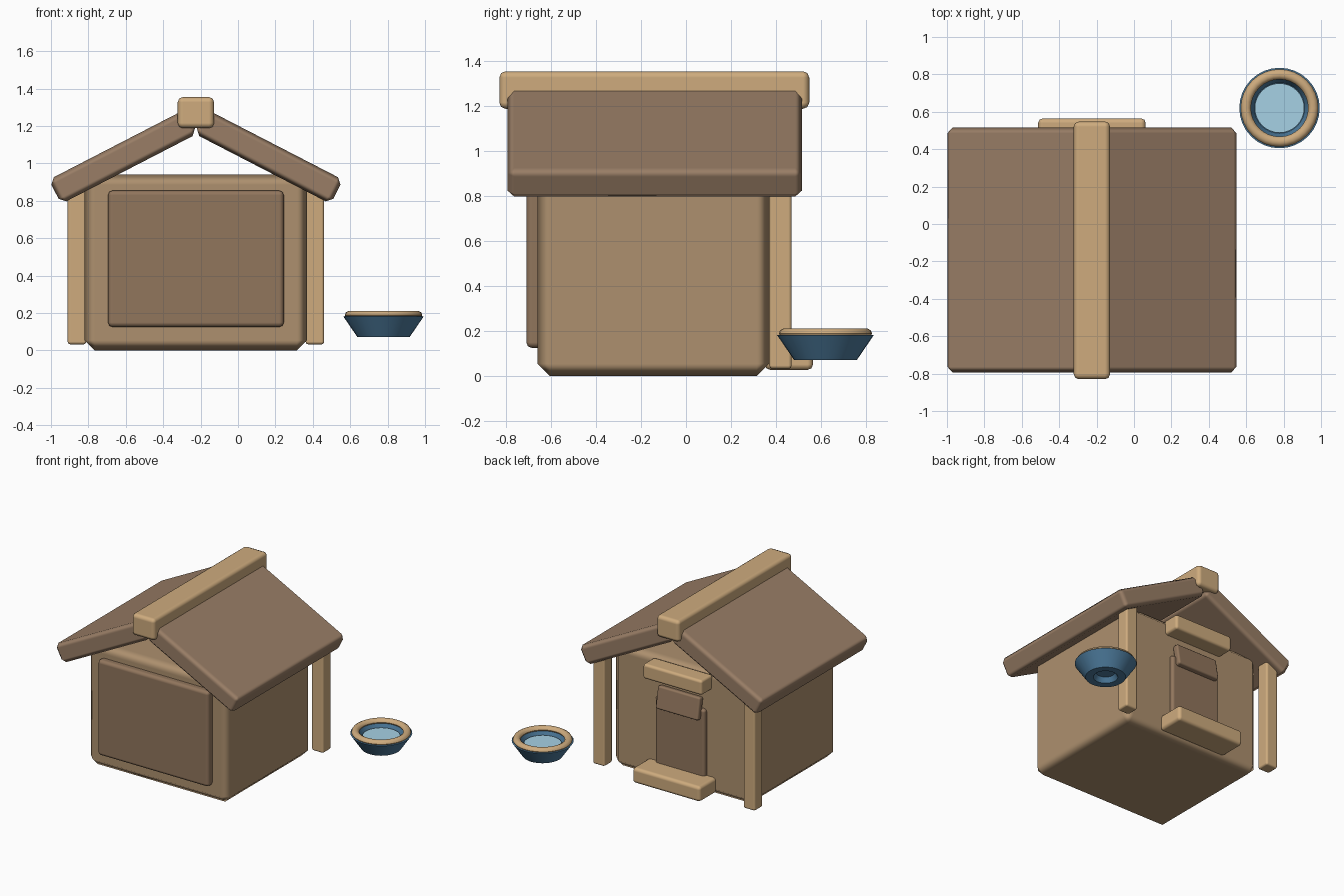
import bpy, bmesh, math
from mathutils import Matrix

if "Cube" in bpy.data.objects:
    bpy.data.objects.remove(bpy.data.objects["Cube"])

CX = -0.225  # house centre line


def material(name, rgb):
    m = bpy.data.materials.new(name)
    m.diffuse_color = [(c / 255) ** 2.2 for c in rgb] + [1]
    m.use_nodes = True
    m.node_tree.nodes["Principled BSDF"].inputs["Base Color"].default_value = m.diffuse_color
    return m


TRIM = material("light_wood", (205, 170, 125))
WALL = material("wall_wood", (172, 143, 110))
ROOF = material("roof_wood", (152, 125, 102))
DARK = material("dark_wood", (144, 117, 93))
BLUE = material("bowl_blue", (78, 122, 155))
WATER = material("water_blue", (165, 208, 228))


def finish(name, bm, mat, angle=60):
    me = bpy.data.meshes.new(name)
    bmesh.ops.recalc_face_normals(bm, faces=bm.faces)
    bm.to_mesh(me)
    bm.free()
    me.materials.append(mat)
    ob = bpy.data.objects.new(name, me)
    bpy.context.collection.objects.link(ob)
    bpy.ops.object.select_all(action='DESELECT')
    ob.select_set(True)
    bpy.context.view_layer.objects.active = ob
    bpy.ops.object.shade_smooth_by_angle(angle=math.radians(angle))
    return ob


def block(name, x, y, z, mat, bevel, rot=(0, 'Y')):
    """Bevelled box from (min, max) ranges, turned about its centre."""
    bm = bmesh.new()
    bmesh.ops.create_cube(bm, size=1)
    bmesh.ops.scale(bm, vec=[r[1] - r[0] for r in (x, y, z)], verts=bm.verts)
    bmesh.ops.rotate(bm, matrix=Matrix.Rotation(math.radians(rot[0]), 3, rot[1]), verts=bm.verts)
    ob = finish(name, bm, mat)
    ob.location = [sum(r) / 2 for r in (x, y, z)]
    mod = ob.modifiers.new("bevel", 'BEVEL')
    mod.width = bevel
    mod.segments = 2 if bevel < 0.03 else 1
    mod.harden_normals = True
    return ob


def span(c, size):
    return (c - size / 2, c + size / 2)


def lathe(name, profile, mat, loc, closed=False, sides=32):
    """Spin an (r, z) profile around the vertical axis."""
    bm = bmesh.new()
    vs = [bm.verts.new((r, 0, z)) for r, z in profile]
    es = [bm.edges.new(p) for p in zip(vs, vs[1:])]
    if closed:
        es.append(bm.edges.new((vs[-1], vs[0])))
    bmesh.ops.spin(bm, geom=vs + es, axis=(0, 0, 1), cent=(0, 0, 0),
                   angle=2 * math.pi, steps=sides, use_duplicate=False)
    bmesh.ops.remove_doubles(bm, verts=bm.verts, dist=1e-4)
    ob = finish(name, bm, mat, 40)
    ob.location = loc
    return ob


# House body and front panel
block("house_body", span(CX, 1.19), (-0.66, 0.37), (0, 0.94), WALL, 0.055)
block("front_panel", span(CX, 0.94), (-0.71, -0.62), (0.125, 0.855), DARK, 0.025)

# Mirrored roof slabs and back posts
for side, s in (("left", -1), ("right", 1)):
    block(side + "_roof_slab", span(CX + s * 0.389, 0.82), (-0.793, 0.515),
          span(1.036, 0.145), ROOF, 0.03, (s * 27.3, 'Y'))
    block(side + "_back_post", span(CX + s * 0.636, 0.1), (0.37, 0.47),
          (0.032, 0.87), TRIM, 0.015)
block("ridge_beam", span(CX, 0.195), (-0.83, 0.548), (1.188, 1.355), TRIM, 0.028)

# Back doorway: door, tilted flap, lintel and step
block("back_door", span(CX, 0.42), (0.34, 0.40), (0.07, 0.65), DARK, 0.02)
block("door_flap", span(CX, 0.36), (0.375, 0.425), (0.57, 0.74), DARK, 0.015, (10, 'X'))
block("door_lintel", span(CX, 0.50), (0.35, 0.49), (0.805, 0.92), TRIM, 0.02)
block("door_step", span(CX, 0.575), (0.35, 0.565), (0.027, 0.145), TRIM, 0.025)

# Water bowl with rim
BOWL = (0.778, 0.62, 0)
lathe("bowl", [(0.0, 0.11), (0.065, 0.11), (0.085, 0.072), (0.14, 0.072), (0.215, 0.182),
               (0.16, 0.19), (0.135, 0.135), (0.0, 0.13)], BLUE, BOWL)
lathe("bowl_rim", [(0.18 + 0.027 * math.cos(a * math.pi / 5), 0.19 + 0.022 * math.sin(a * math.pi / 5))
                   for a in range(10)], TRIM, BOWL, closed=True)
lathe("water", [(0, 0.148), (0.132, 0.148), (0.132, 0.16), (0, 0.16)], WATER, BOWL)
